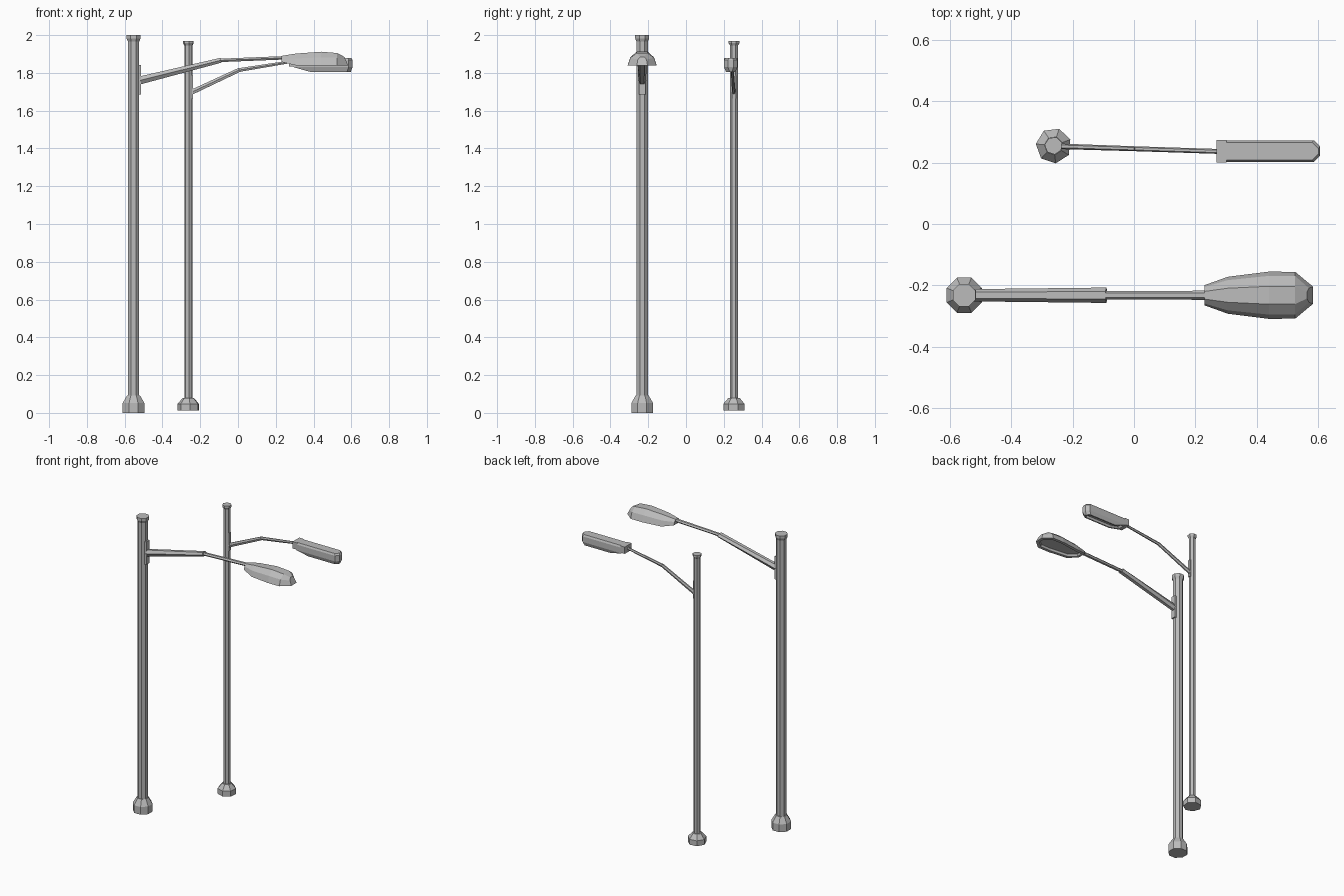
import bpy, bmesh, math
from mathutils import Vector

if "Cube" in bpy.data.objects:
    bpy.data.objects.remove(bpy.data.objects["Cube"], do_unlink=True)

metal = bpy.data.materials.new("grey_metal")
metal.use_nodes = True
grey = (0.5, 0.5, 0.5, 1)
metal.diffuse_color = grey
metal.node_tree.nodes["Principled BSDF"].inputs["Base Color"].default_value = grey


def finish(name, bm):
    bmesh.ops.recalc_face_normals(bm, faces=bm.faces)
    mesh = bpy.data.meshes.new(name)
    bm.to_mesh(mesh)
    bm.free()
    mesh.materials.append(metal)
    obj = bpy.data.objects.new(name, mesh)
    bpy.context.collection.objects.link(obj)
    return obj


def loft(rings):
    """Skin a list of equal closed rings and cap both ends."""
    bm = bmesh.new()
    loops = [[bm.verts.new(p) for p in ring] for ring in rings]
    n = len(loops[0])
    for a, b in zip(loops, loops[1:]):
        for i in range(n):
            j = (i + 1) % n
            bm.faces.new((a[i], a[j], b[j], b[i]))
    bm.faces.new(loops[0])
    bm.faces.new(loops[-1])
    return bm


def turned(name, x, y, sides, spin, profile):
    """Low-poly turned part from (radius, height) pairs."""
    angles = [spin + math.tau * i / sides for i in range(sides)]
    finish(name, loft([[(x + r * math.cos(a), y + r * math.sin(a), z) for a in angles]
                       for r, z in profile]))


def arm(name, start, end, size_a, size_b, sides=6):
    """Tapered bar; each size is (half width, half thickness)."""
    start, end = Vector(start), Vector(end)
    along = (end - start).normalized()
    side = along.cross(Vector((0, 0, 1))).normalized()
    up = side.cross(along)
    rings = []
    for centre, (w, h) in ((start, size_a), (end, size_b)):
        rings.append([centre + side * w * math.cos(math.tau * i / sides)
                      + up * h * math.sin(math.tau * i / sides) / math.sin(math.tau / 6)
                      for i in range(sides)])
    finish(name, loft(rings))


def box(name, centre, size):
    x, y, z = centre
    w, d, h = (s / 2 for s in size)
    finish(name, loft([[(x - w, y - d, k), (x + w, y - d, k), (x + w, y + d, k), (x - w, y + d, k)]
                       for k in (z - h, z + h)]))


def recess(bm, rim, depth):
    """Sink a lens pocket into the underside."""
    faces = [f for f in bm.faces if f.normal.z < -0.9]
    bmesh.ops.inset_region(bm, faces=faces, thickness=rim, use_even_offset=True)
    bmesh.ops.inset_region(bm, faces=faces, thickness=0.004, depth=-depth)


# Large lamp post
X1, Y1 = -0.553, -0.232
S1 = math.pi / 8
turned("large_base", X1, Y1, 8, S1, [(0.062, 0), (0.062, 0.052), (0.037, 0.093)])
turned("large_pole", X1, Y1, 8, S1, [(0.032, 0.09), (0.032, 1.975)])
turned("large_cap", X1, Y1, 8, S1, [(0.032, 1.965), (0.04, 1.982), (0.04, 2.0)])
box("large_bracket", (-0.521, Y1, 1.763), (0.014, 0.034, 0.155))
arm("large_arm_inner", (-0.52, Y1, 1.76), (-0.09, Y1, 1.867), (0.02, 0.021), (0.025, 0.013))
arm("large_arm_outer", (-0.1, Y1, 1.866), (0.25, Y1, 1.88), (0.013, 0.009), (0.015, 0.009))

# Large lamp head: station x, half width, underside z, shoulder z, top z
stations = [(0.23, 0.033, 1.858, 1.878, 1.89),
            (0.305, 0.06, 1.84, 1.876, 1.902),
            (0.44, 0.077, 1.84, 1.882, 1.912),
            (0.525, 0.076, 1.84, 1.88, 1.905),
            (0.583, 0.028, 1.84, 1.85, 1.855)]
rings = []
for x, w, low, mid, top in stations:
    half = [(w, low), (w * 0.82, mid), (w * 0.38, top)]
    lean = 0.02 if x > 0.55 else 0
    section = half + [(-y, z) for y, z in reversed(half)]
    rings.append([(x - lean * (z - low) / (top - low), Y1 + y, z) for y, z in section])
rings[-1] = [(p[0], p[1], p[2] + 0.03 * (p[2] - 1.84) / 0.015) for p in rings[-1]]
head = loft(rings)
bmesh.ops.recalc_face_normals(head, faces=head.faces)
recess(head, 0.02, 0.015)
finish("large_lamp_head", head)

# Small lamp post
X2, Y2 = -0.262, 0.255
S2 = math.radians(20)
turned("small_base", X2, Y2, 7, S2, [(0.058, 0.012), (0.058, 0.048), (0.03, 0.08)])
turned("small_pole", X2, Y2, 7, S2, [(0.0215, 0.075), (0.0215, 1.955)])
turned("small_cap", X2, Y2, 7, S2, [(0.022, 1.945), (0.029, 1.957), (0.029, 1.97)])
box("small_bracket", (-0.242, Y2 - 0.001, 1.725), (0.01, 0.02, 0.12))
elbow = (0.005, 0.245, 1.815)
arm("small_arm_inner", (-0.245, 0.253, 1.698), elbow, (0.009, 0.013), (0.008, 0.011))
arm("small_arm_outer", elbow, (0.285, 0.236, 1.86), (0.008, 0.01), (0.008, 0.007))

# Small lamp head: collar and a chamfered housing
YH = 0.237
box("small_lamp_collar", (0.285, YH, 1.857), (0.032, 0.072, 0.046))


def housing_ring(inset, z, back):
    x0, x1, w, c = back, 0.606 - inset, 0.035 - inset, 0.02
    half = [(x0, w), (x1 - c, w), (x1, w - c)]
    return [(x, YH + y, z) for x, y in half] + [(x, YH - y, z) for x, y in reversed(half)]


housing = loft([housing_ring(0.009, 1.806, 0.38), housing_ring(0, 1.83, 0.295),
                housing_ring(0, 1.868, 0.295), housing_ring(0.006, 1.88, 0.295)])
bmesh.ops.recalc_face_normals(housing, faces=housing.faces)
recess(housing, 0.008, 0.015)
finish("small_lamp_housing", housing)
